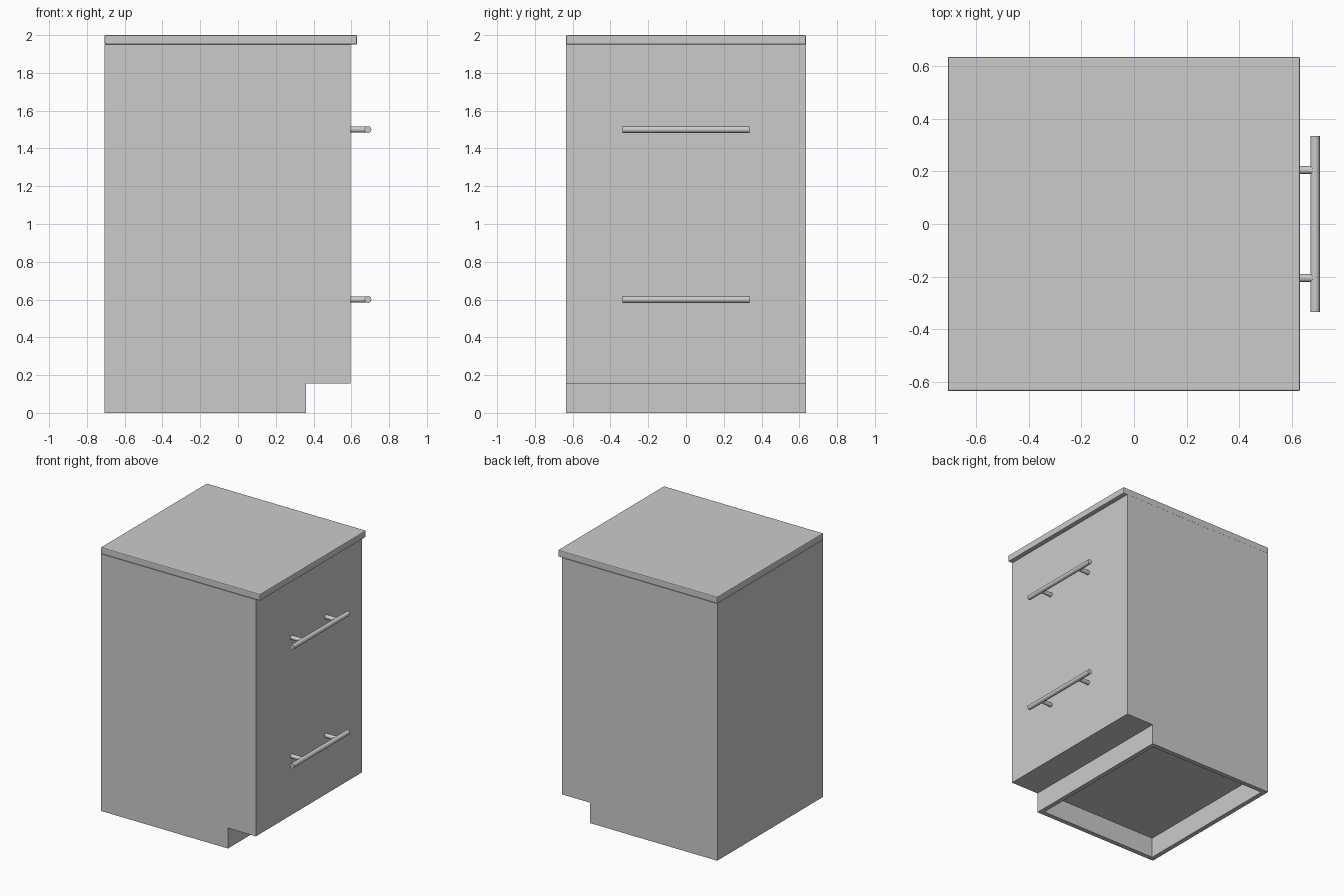
import bpy, bmesh
from mathutils import Vector

if "Cube" in bpy.data.objects:
    bpy.data.objects.remove(bpy.data.objects["Cube"])

grey = bpy.data.materials.new("plain grey")
grey.use_nodes = True
colour = (0.6, 0.6, 0.6, 1)
grey.diffuse_color = colour
grey.node_tree.nodes["Principled BSDF"].inputs["Base Color"].default_value = colour

BACK, FRONT, SIDE = -0.707, 0.595, 0.635
KICK_X, KICK_Z, TOP_Z = 0.36, 0.155, 1.95


def finish(bm, name):
    bmesh.ops.recalc_face_normals(bm, faces=bm.faces)
    mesh = bpy.data.meshes.new(name)
    bm.to_mesh(mesh)
    bm.free()
    mesh.materials.append(grey)
    obj = bpy.data.objects.new(name, mesh)
    bpy.context.collection.objects.link(obj)
    return obj


def extrude_profile(points):
    """Side profile in x and z, extruded across the full cabinet width."""
    bm = bmesh.new()
    face = bm.faces.new([bm.verts.new((x, -SIDE, z)) for x, z in points])
    grown = bmesh.ops.extrude_face_region(bm, geom=[face])["geom"]
    moved = [v for v in grown if isinstance(v, bmesh.types.BMVert)]
    bmesh.ops.translate(bm, verts=moved, vec=(0, 2 * SIDE, 0))
    bmesh.ops.recalc_face_normals(bm, faces=bm.faces)
    return bm


def rod(name, start, end, radius):
    start, end = Vector(start), Vector(end)
    bpy.ops.mesh.primitive_cylinder_add(
        vertices=16, radius=radius, depth=(end - start).length,
        location=(start + end) / 2,
        rotation=(end - start).to_track_quat("Z", "Y").to_euler())
    obj = bpy.context.object
    obj.name = name
    obj.data.materials.append(grey)
    bpy.ops.object.shade_smooth_by_angle()


# Cabinet body with toe kick and a hollow underside
bm = extrude_profile([(BACK, 0), (KICK_X, 0), (KICK_X, KICK_Z),
                      (FRONT, KICK_Z), (FRONT, TOP_Z), (BACK, TOP_Z)])
base = min(bm.faces, key=lambda f: f.calc_center_median().z)
bmesh.ops.inset_region(bm, faces=[base], thickness=0.05)
grown = bmesh.ops.extrude_face_region(bm, geom=[base])["geom"]
moved = [v for v in grown if isinstance(v, bmesh.types.BMVert)]
bmesh.ops.translate(bm, verts=moved, vec=(0, 0, KICK_Z))
if base.is_valid:
    bmesh.ops.delete(bm, geom=[base], context="FACES_ONLY")
finish(bm, "cabinet_body")

# Worktop overhanging the drawer side
bm = extrude_profile([(BACK, TOP_Z), (0.63, TOP_Z), (0.63, 2), (BACK, 2)])
top = finish(bm, "worktop")
bevel = top.modifiers.new("soft edges", "BEVEL")
bevel.width = 0.006
bevel.segments = 2

# Bar handles, each on two posts
for label, z in (("upper", 1.5), ("lower", 0.6)):
    rod(label + "_handle_bar", (0.688, -0.335, z), (0.688, 0.335, z), 0.018)
    for end, y in (("right", -0.205), ("left", 0.205)):
        rod(f"{label}_handle_{end}_post", (FRONT - 0.01, y, z), (0.688, y, z), 0.016)
